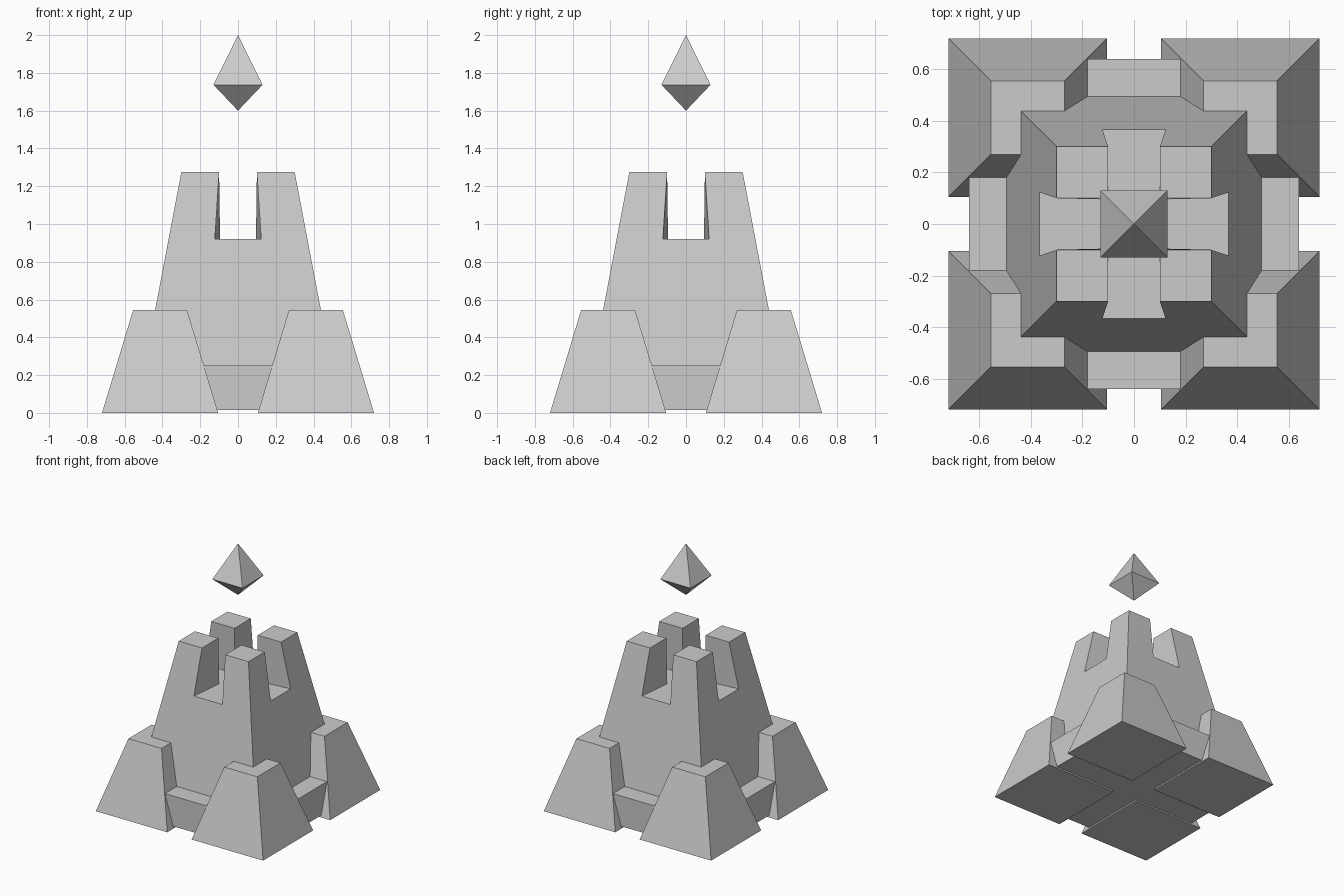
import bpy, bmesh

if "Cube" in bpy.data.objects:
    bpy.data.objects.remove(bpy.data.objects["Cube"])


def loft(name, rings):
    """Closed solid from a stack of rings of 3D points (a one-point ring is a tip)."""
    bm = bmesh.new()
    loops = [[bm.verts.new(p) for p in ring] for ring in rings]
    for a, b in zip(loops, loops[1:]):
        n = max(len(a), len(b))
        for i in range(n):
            j = (i + 1) % n
            quad = [a[i % len(a)], a[j % len(a)], b[j % len(b)], b[i % len(b)]]
            bm.faces.new(list(dict.fromkeys(quad)))
    for cap in (loops[0], loops[-1]):
        if len(cap) > 2:
            bm.faces.new(cap)
    bmesh.ops.recalc_face_normals(bm, faces=bm.faces)
    mesh = bpy.data.meshes.new(name)
    bm.to_mesh(mesh)
    bm.free()
    obj = bpy.data.objects.new(name, mesh)
    bpy.context.collection.objects.link(obj)
    return obj


def square(lo, hi, z):
    return [(lo, lo, z), (hi, lo, z), (hi, hi, z), (lo, hi, z)]


def mirror_four(obj):
    mod = obj.modifiers.new("four_corners", 'MIRROR')
    mod.use_axis = (True, True, False)
    mod.use_mirror_merge = False


def keep_half(z):
    """Half width of the tapering keep at height z."""
    return 0.30 + (1.275 - z) * 0.19


FLOOR, TOP = 0.92, 1.275

# Low curtain wall joining the corner towers
loft("curtain_wall", [square(-0.64, 0.64, 0.015), square(-0.64, 0.64, 0.25)])

# Tapered central keep up to the battlement floor
h0, h1 = keep_half(0.015), keep_half(FLOOR)
loft("keep", [square(-h0, h0, 0.015), square(-h1, h1, FLOOR)])

# Corner merlons, flaring outwards with the keep
base = [(0.095, 0.095, FLOOR), (h1, h1 / 3, FLOOR), (h1, h1, FLOOR), (h1 / 3, h1, FLOOR)]
mirror_four(loft("merlons", [base, square(0.10, 0.30, TOP)]))

# Corner towers
mirror_four(loft("corner_towers", [square(0.105, 0.72, 0), square(0.27, 0.555, 0.545)]))

# Floating crystal
loft("crystal", [[(0, 0, 1.6)], square(-0.13, 0.13, 1.737), [(0, 0, 2.0)]])
